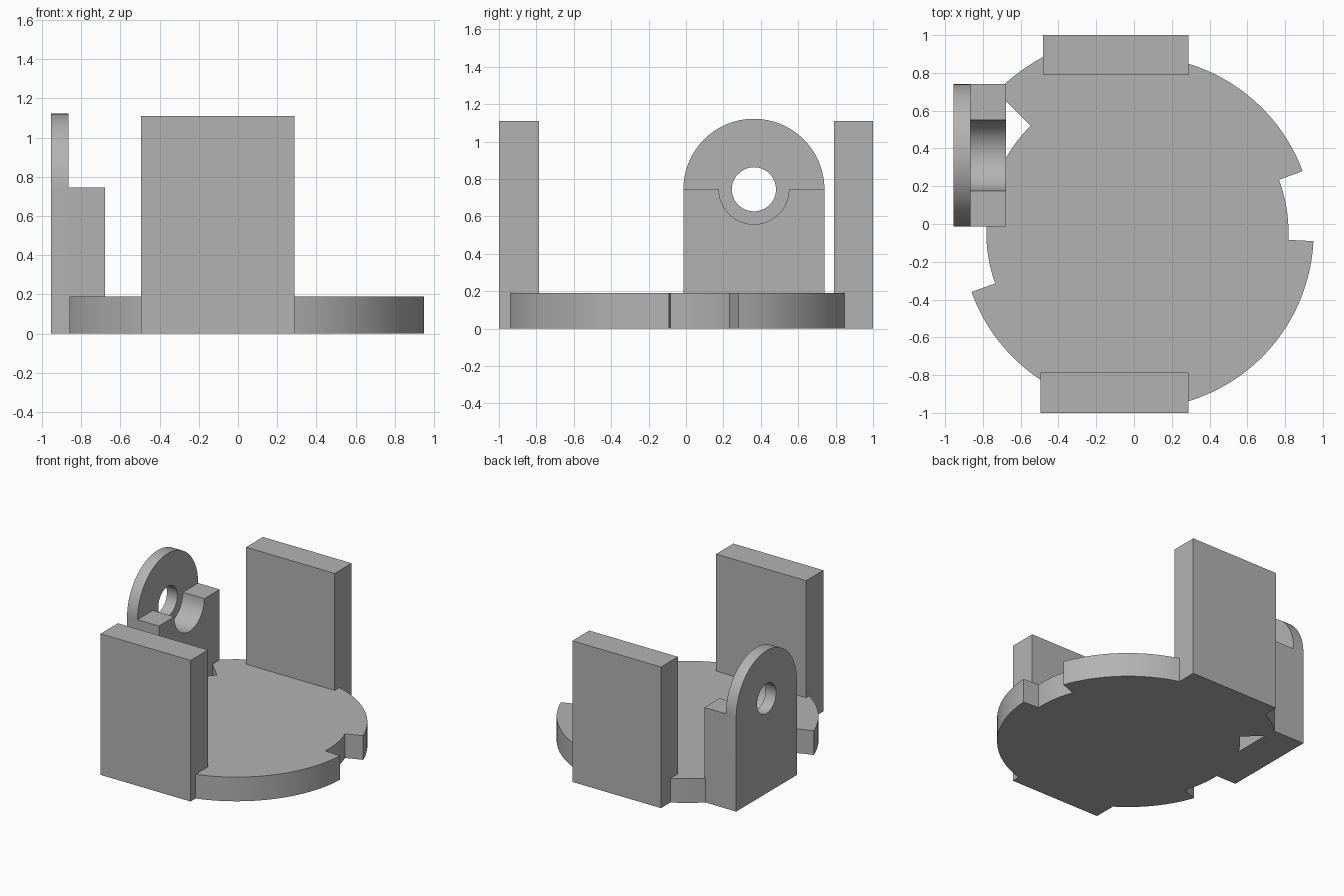
import bpy
import bmesh
from math import cos, sin, radians
from mathutils import Matrix, Vector

cube = bpy.data.objects.get("Cube")
if cube:
    bpy.data.objects.remove(cube, do_unlink=True)

GREY = (0.45, 0.45, 0.45, 1.0)
mat = bpy.data.materials.new("plain grey")
mat.use_nodes = True
mat.diffuse_color = GREY
mat.node_tree.nodes["Principled BSDF"].inputs["Base Color"].default_value = GREY


def arc(cx, cy, r, start, end, steps):
    """Points along a circular arc, angles in degrees."""
    angles = [radians(start + (end - start) * i / steps) for i in range(steps + 1)]
    return [(cx + r * cos(a), cy + r * sin(a)) for a in angles]


def extrude(name, loops, depth, matrix=Matrix.Identity(4)):
    """Fill closed outlines (later loops are holes), thicken and place them."""
    bm = bmesh.new()
    edges = []
    for loop in loops:
        vs = [bm.verts.new((x, y, 0)) for x, y in loop]
        edges += [bm.edges.new((v, vs[i - 1])) for i, v in enumerate(vs)]
    if len(loops) == 1:
        bm.faces.new(vs)
    else:
        bmesh.ops.triangle_fill(bm, edges=edges, use_beauty=True)
    res = bmesh.ops.extrude_face_region(bm, geom=bm.faces[:])
    top = [g for g in res["geom"] if isinstance(g, bmesh.types.BMVert)]
    bmesh.ops.translate(bm, verts=top, vec=Vector((0, 0, depth)))
    bmesh.ops.transform(bm, matrix=matrix, verts=bm.verts[:])
    bmesh.ops.recalc_face_normals(bm, faces=bm.faces[:])
    mesh = bpy.data.meshes.new(name)
    bm.to_mesh(mesh)
    bm.free()
    mesh.materials.append(mat)
    obj = bpy.data.objects.new(name, mesh)
    bpy.context.collection.objects.link(obj)
    bpy.ops.object.select_all(action="DESELECT")
    obj.select_set(True)
    bpy.context.view_layer.objects.active = obj
    bpy.ops.object.shade_smooth_by_angle(angle=radians(30))
    return obj


def rect(x0, x1, y0, y1):
    return [(x0, y0), (x1, y0), (x1, y1), (x0, y1)]


# Round base: sectors of differing radius give the notches and the wider corner
sectors = [(0.80, -2.8, 20.4), (0.933, 20.4, 110), (1.055, 110, 135),
           (0.80, 135, 199.7), (0.933, 199.7, 357.2)]
outline = []
for r, a, b in sectors:
    outline += arc(0.018, -0.045, r, a, b, max(8, int((b - a) / 2)))
extrude("base_disc", [outline], 0.19)

# Upright walls front and back
extrude("front_wall", [rect(-0.495, 0.288, -1.0, -0.785)], 1.11)
extrude("back_wall", [rect(-0.483, 0.288, 0.79, 1.0)], 1.11)

# Side bracket, drawn in the (y, z) plane and thickened along x
Y, Z, R = 0.363, 0.745, 0.377


def side(x):
    return Matrix(((0, 0, 1, x), (1, 0, 0, 0), (0, 1, 0, 0), (0, 0, 0, 1)))


arch = [(Y - R, 0), (Y + R, 0)] + arc(Y, Z, R, 0, 180, 48)
extrude("bracket_plate", [arch, arc(Y, Z, 0.118, 0, 352.5, 47)], 0.09, side(-0.955))

saddle = [(Y - R, 0), (Y + R, 0), (Y + R, Z)] + arc(Y, Z, 0.187, 0, -180, 32) + [(Y - R, Z)]
extrude("bracket_saddle", [saddle], 0.187, side(-0.865))
